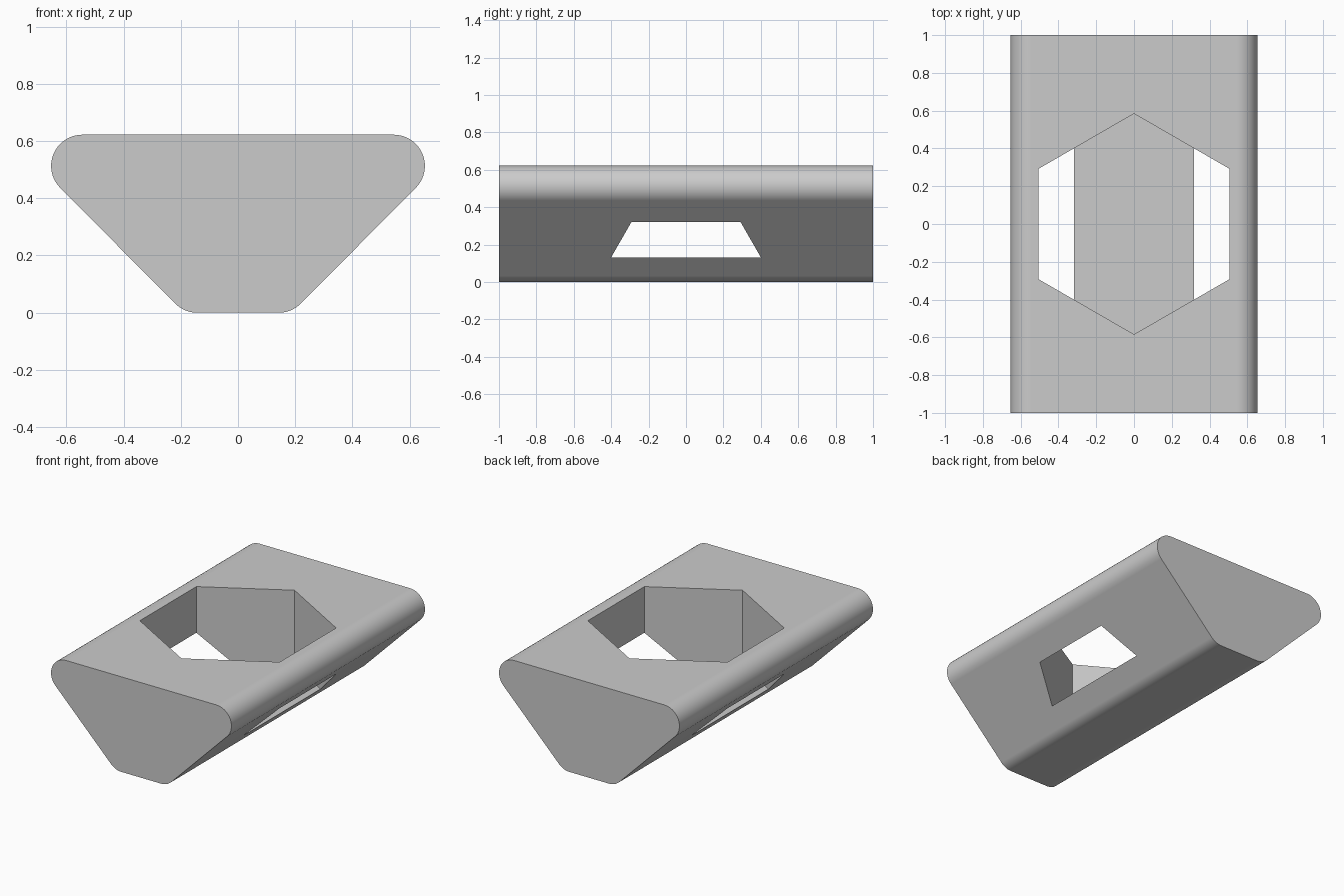
import bpy, bmesh
from math import sin, cos, radians

cube = bpy.data.objects.get("Cube")
if cube:
    bpy.data.objects.remove(cube, do_unlink=True)

HEIGHT, LENGTH, RADIUS, STEPS = 0.622, 2.0, 0.109, 16
HALF_WIDTH, FOOT_X = 0.653, 0.142
HEX_RADIUS, POCKET_FLOOR = 0.584, 0.13

# Single plain grey
grey = bpy.data.materials.new("plain grey")
grey.use_nodes = True
colour = (0.6, 0.6, 0.6, 1)
grey.diffuse_color = colour
grey.node_tree.nodes["Principled BSDF"].inputs["Base Color"].default_value = colour


def prism(name, outline, direction):
    """Extrude a closed outline into a solid object."""
    bm = bmesh.new()
    face = bm.faces.new([bm.verts.new(p) for p in outline])
    result = bmesh.ops.extrude_face_region(bm, geom=[face])
    moved = [v for v in result["geom"] if isinstance(v, bmesh.types.BMVert)]
    bmesh.ops.translate(bm, verts=moved, vec=direction)
    bmesh.ops.recalc_face_normals(bm, faces=bm.faces)
    mesh = bpy.data.meshes.new(name)
    bm.to_mesh(mesh)
    bm.free()
    mesh.materials.append(grey)
    obj = bpy.data.objects.new(name, mesh)
    bpy.context.collection.objects.link(obj)
    return obj


def arc(cx, cz, start, end):
    angles = [radians(start + (end - start) * i / STEPS) for i in range(STEPS + 1)]
    return [(cx + RADIUS * cos(a), -LENGTH / 2, cz + RADIUS * sin(a)) for a in angles]


# Rounded trapezoid body: right half outline, then its mirror
half = arc(FOOT_X, RADIUS, -90, -45)
half += arc(HALF_WIDTH - RADIUS, HEIGHT - RADIUS, -45, 90)
outline = half + [(-x, y, z) for x, y, z in reversed(half)]
body = prism("wedge_body", outline, (0, LENGTH, 0))

# Hexagonal pocket that breaks through the sloping sides
corners = [radians(30 + 60 * i) for i in range(6)]
hexagon = [(HEX_RADIUS * cos(a), HEX_RADIUS * sin(a), POCKET_FLOOR) for a in corners]
cutter = prism("pocket_cutter", hexagon, (0, 0, HEIGHT))
cutter.hide_render = True

bpy.ops.object.select_all(action='DESELECT')
body.select_set(True)
bpy.context.view_layer.objects.active = body
cut = body.modifiers.new("pocket", 'BOOLEAN')
cut.operation = 'DIFFERENCE'
cut.solver = 'EXACT'
cut.object = cutter
bpy.ops.object.modifier_apply(modifier=cut.name)
bpy.data.objects.remove(cutter, do_unlink=True)

# Smooth rounded edges, crisp ends and pocket
bpy.ops.object.shade_smooth_by_angle(angle=radians(30))
weighted = body.modifiers.new("even shading", 'WEIGHTED_NORMAL')
weighted.keep_sharp = True
